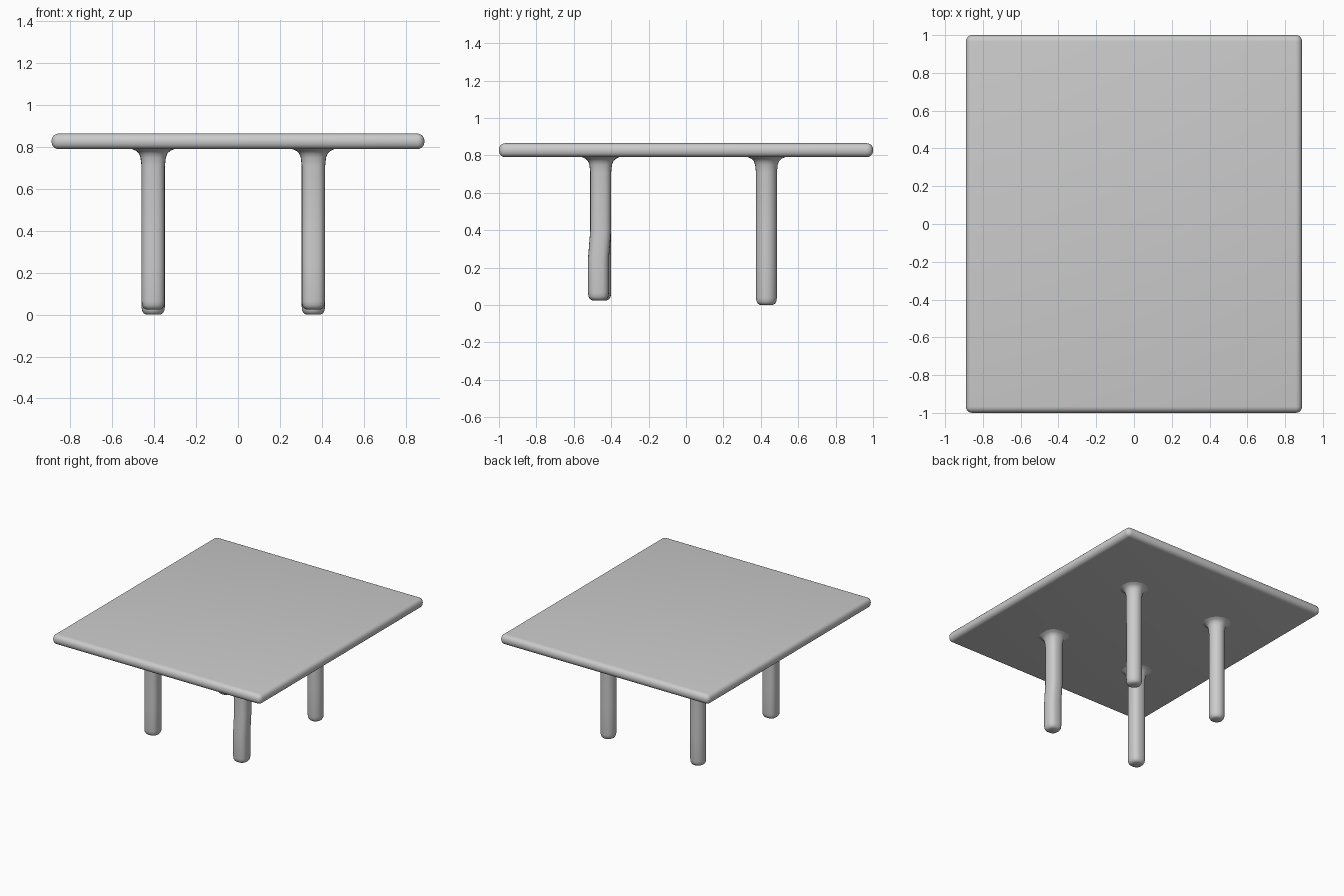
import bpy
import bmesh
from math import cos, sin, tau, copysign

cube = bpy.data.objects.get("Cube")
if cube:
    bpy.data.objects.remove(cube, do_unlink=True)

TOP_Z, UNDER_Z = 0.865, 0.79
SIDES = 24


def finish(name, bm, angle):
    """Turn a bmesh into a smooth-shaded object."""
    bmesh.ops.recalc_face_normals(bm, faces=bm.faces)
    mesh = bpy.data.meshes.new(name)
    bm.to_mesh(mesh)
    bm.free()
    obj = bpy.data.objects.new(name, mesh)
    bpy.context.collection.objects.link(obj)
    bpy.ops.object.select_all(action="DESELECT")
    obj.select_set(True)
    bpy.context.view_layer.objects.active = obj
    bpy.ops.object.shade_smooth_by_angle(angle=angle)
    return obj


def section(bm, x, y, z, radius, squareness):
    """One ring of a leg, from round (1) towards square (lower)."""
    ring = []
    for i in range(SIDES):
        c, s = cos(tau * i / SIDES), sin(tau * i / SIDES)
        ring.append(bm.verts.new((
            x + radius * copysign(abs(c) ** squareness, c),
            y + radius * copysign(abs(s) ** squareness, s), z)))
    return ring


def leg(name, x, y, foot_z, squareness, kick=0.0):
    """Leg with a rounded foot and a flare that blends into the top."""
    r = 0.056
    profile = [(foot_z, 0.6 * r, kick), (foot_z + 0.007, 0.82 * r, kick),
               (foot_z + 0.02, 0.95 * r, kick), (foot_z + 0.04, r, kick),
               (0.25, r, kick), (0.4, r, 0), (0.71, r, 0),
               (0.75, 1.08 * r, 0), (0.77, 1.22 * r, 0),
               (0.782, 1.45 * r, 0), (UNDER_Z + 0.002, 1.85 * r, 0)]
    bm = bmesh.new()
    rings = [section(bm, x, y - k, z, rad, squareness)
             for z, rad, k in profile]
    for low, high in zip(rings, rings[1:]):
        for i in range(SIDES):
            j = (i + 1) % SIDES
            bm.faces.new((low[i], low[j], high[j], high[i]))
    bm.faces.new(rings[0])
    bm.faces.new(rings[-1])
    return finish(name, bm, 0.9)


# Table top: slab with rounded rim
bm = bmesh.new()
bmesh.ops.create_cube(bm, size=1)
bmesh.ops.scale(bm, vec=(1.78, 2.0, TOP_Z - UNDER_Z), verts=bm.verts)
bmesh.ops.translate(bm, vec=(0, 0, (TOP_Z + UNDER_Z) / 2), verts=bm.verts)
bmesh.ops.bevel(bm, geom=bm.edges[:], offset=0.034, segments=5,
                profile=0.5, affect="EDGES")
finish("table_top", bm, 0.6)

# Legs: squarer pair at the front, round pair at the back
for side, x in (("left", 0.36), ("right", -0.405)):
    leg("front_leg_" + side, x, -0.456, 0.025, 0.75,
        kick=0.012 if side == "left" else 0.0)
    leg("back_leg_" + side, x, 0.43, 0.0, 1.0)
